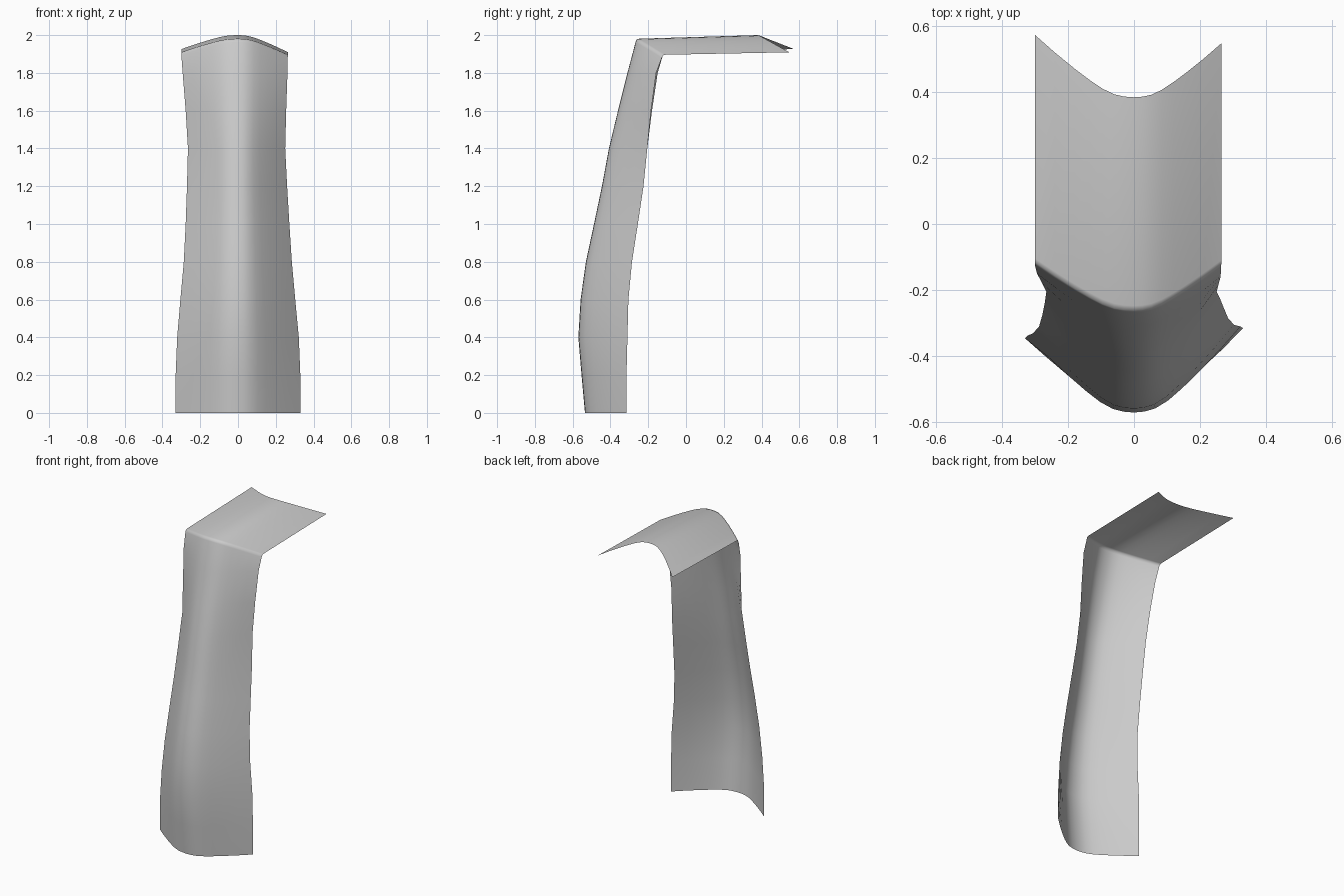
import bpy

if "Cube" in bpy.data.objects:
    bpy.data.objects.remove(bpy.data.objects["Cube"])

# Rounded-V cross-section: (fraction of half width, fraction of bulge)
SECTION = [(0, 0), (0.1, 0.012), (0.2, 0.048), (0.32, 0.14), (0.45, 0.28),
           (0.6, 0.46), (0.8, 0.72), (1, 1)]

# Front panel stations: ridge y, left edge x, left edge y, right edge x, right edge y
PANEL = [(-.535, -.33, -.345, .33, -.315), (-.553, -.33, -.345, .33, -.315),
         (-.570, -.322, -.338, .322, -.31), (-.558, -.305, -.33, .303, -.305),
         (-.530, -.287, -.31, .285, -.286), (-.487, -.277, -.275, .272, -.255),
         (-.445, -.270, -.24, .260, -.225), (-.408, -.265, -.205, .250, -.205),
         (-.360, -.277, -.18, .255, -.185), (-.310, -.293, -.15, .262, -.158)]


def cross_row(ridge, left, right):
    """One bent row of points from the left edge over the ridge to the right edge."""
    def side(edge, section):
        return [(edge[0] * s, ridge[1] + (edge[1] - ridge[1]) * f,
                 ridge[2] + (edge[2] - ridge[2]) * f) for s, f in section]
    return side(left, SECTION[:0:-1]) + side(right, SECTION)


# Upright front panel
rows = []
for i, (ry, lx, ly, rx, ry2) in enumerate(PANEL):
    z = 0.2 * i
    rows.append(cross_row((0, ry, z), (lx, ly, z), (rx, ry2, z)))

# Softened fold
rows.append(cross_row((0, -.267, 1.963), (-.30, -.122, 1.895), (.263, -.128, 1.88)))
rows.append(cross_row((0, -.262, 1.976), (-.30, -.115, 1.907), (.264, -.121, 1.893)))
rows.append(cross_row((0, -.247, 1.981), (-.30, -.103, 1.91), (.264, -.109, 1.896)))

# Top flap ending in a curved rear edge
rows.append(cross_row((0, .383, 2.0), (-.30, .572, 1.926), (.265, .547, 1.909)))

# Join the rows into a single smooth sheet
n = len(rows[0])
faces = [(r * n + c, r * n + c + 1, (r + 1) * n + c + 1, (r + 1) * n + c)
         for r in range(len(rows) - 1) for c in range(n - 1)]
mesh = bpy.data.meshes.new("bent_panel")
mesh.from_pydata([p for row in rows for p in row], [], faces)
mesh.shade_smooth()
panel = bpy.data.objects.new("bent_panel", mesh)
bpy.context.collection.objects.link(panel)
